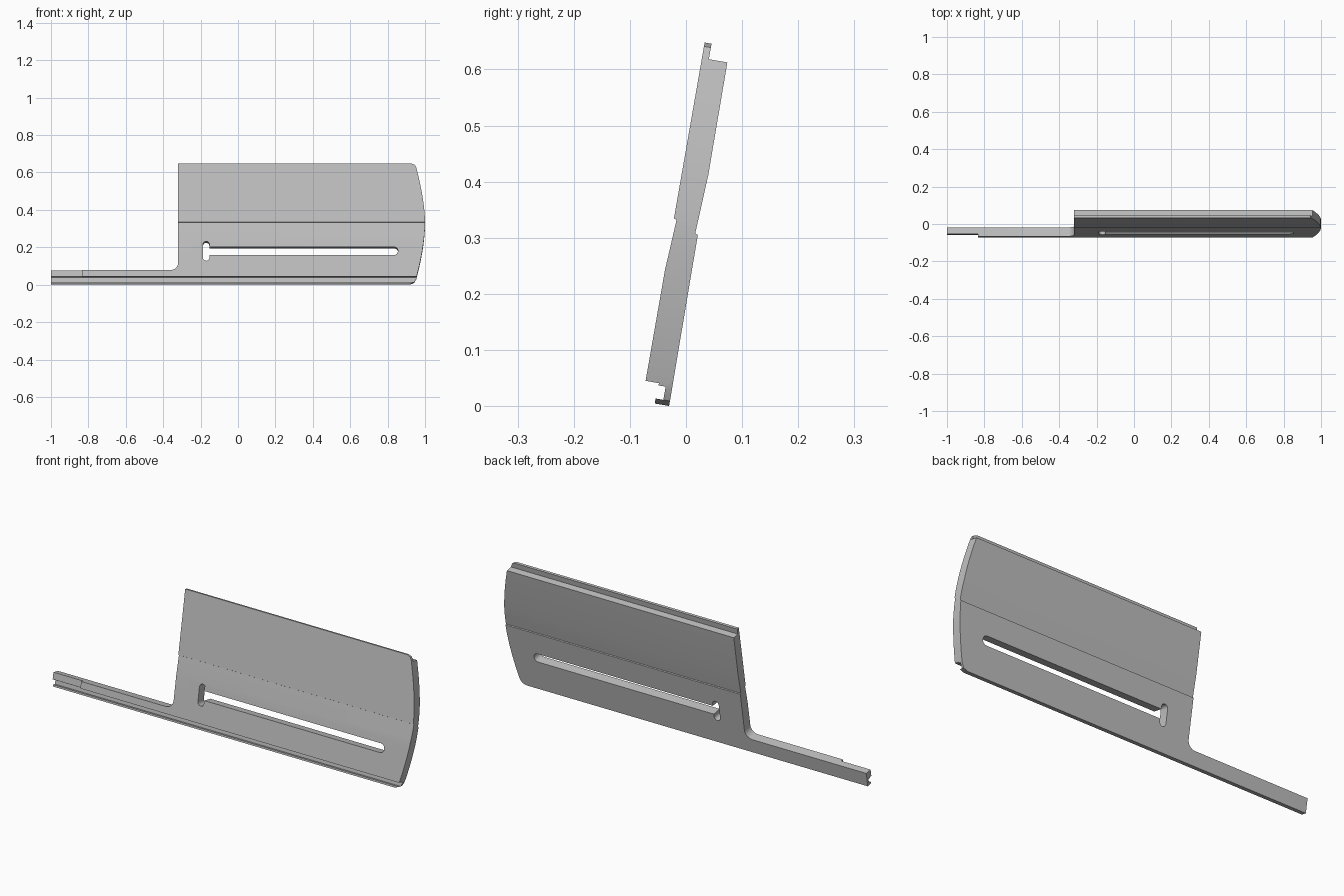
import bpy, bmesh
from math import sin, cos, pi, radians
from mathutils import Matrix, Vector

cube = bpy.data.objects.get("Cube")
if cube:
    bpy.data.objects.remove(cube)

TILT = Matrix.Translation((0, -0.072, 0.045)) @ Matrix.Rotation(radians(-9.9), 4, 'X')


def prism(name, points, offset):
    """Extrude a closed loop of 3D points along an offset."""
    bm = bmesh.new()
    face = bm.faces.new([bm.verts.new(p) for p in points])
    ext = bmesh.ops.extrude_face_region(bm, geom=[face])
    moved = [v for v in ext["geom"] if isinstance(v, bmesh.types.BMVert)]
    bmesh.ops.translate(bm, verts=moved, vec=Vector(offset))
    bmesh.ops.recalc_face_normals(bm, faces=bm.faces)
    mesh = bpy.data.meshes.new(name)
    bm.to_mesh(mesh)
    bm.free()
    ob = bpy.data.objects.new(name, mesh)
    bpy.context.collection.objects.link(ob)
    return ob


def cutter(name, outline):
    """Prism through the thickness from an (x, height) outline."""
    ob = prism(name, [(x, -0.1, u) for x, u in outline], (0, 0.3, 0))
    ob.hide_render = True
    return ob


def arc(cx, cu, r, start, end, steps=8):
    angles = [radians(start + (end - start) * i / steps) for i in range(steps + 1)]
    return [(cx + r * cos(a), cu + r * sin(a)) for a in angles]


def cut(ob, tool, operation):
    """Apply a boolean and remove its tool."""
    mod = ob.modifiers.new("cut", 'BOOLEAN')
    mod.operation, mod.solver, mod.object = operation, 'EXACT', tool
    bpy.context.view_layer.update()
    graph = bpy.context.evaluated_depsgraph_get()
    mesh = bpy.data.meshes.new_from_object(ob.evaluated_get(graph))
    ob.modifiers.clear()
    ob.data = mesh
    bpy.data.objects.remove(tool)


# Board section (depth, height): top tongue, lapped seams, hooked bottom edge
section = [
    (0, 0), (0, 0.2), (0.005, 0.292), (0, 0.294), (0, 0.612),
    (0.0125, 0.612), (0.0125, 0.584), (0.046, 0.584),
    (0.047, 0.38), (0.042, 0.274), (0.047, 0.272), (0.049, -0.037),
    (0.023, -0.037), (0.023, -0.028), (0.037, -0.028),
    (0.037, -0.004), (0.024, -0.004), (0.024, 0),
]
panel = prism("siding_panel", [(-1.1, w, u) for w, u in section], (2.2, 0, 0))

# Front outline: long arm, filleted inner corner, bowed right end
outline = [(-1, -0.1), (0.92, -0.1), (0.92, -0.037)]
outline += [(0.942, -0.028), (0.953, -0.008), (0.958, 0.01)]
outline += [(1 - 0.042 * abs(t) ** 1.7, 0.29 + 0.28 * t)
            for t in [i / 8 for i in range(-7, 9)]]
outline += [(0.953, 0.59), (0.945, 0.605), (0.928, 0.612), (0.928, 0.7), (-0.32, 0.7)]
outline += arc(-0.36, 0.074, 0.04, 0, -90)
outline += [(-1, 0.034)]
cut(panel, cutter("outline_tool", outline), 'INTERSECT')

# Long horizontal slot and the upright slot at its end
slot = arc(0.833, 0.1375, 0.0225, -90, 90) + [(-0.17, 0.16), (-0.17, 0.115)]
cut(panel, cutter("slot_tool", slot), 'DIFFERENCE')
keyhole = arc(-0.17, 0.173, 0.017, 0, 180) + arc(-0.17, 0.101, 0.017, 180, 360)
cut(panel, cutter("keyhole_tool", keyhole), 'DIFFERENCE')

# Thinned front at the tip of the arm
notch = prism("notch_tool", [(-1.2, -0.1, -0.003), (-0.835, -0.1, -0.003),
                             (-0.835, -0.1, 0.2), (-1.2, -0.1, 0.2)], (0, 0.1135, 0))
notch.hide_render = True
cut(panel, notch, 'DIFFERENCE')

panel.data.transform(TILT)

# Single matte grey
grey = bpy.data.materials.new("plain_grey")
grey.use_nodes = True
colour = (0.52, 0.52, 0.52, 1)
grey.diffuse_color = colour
grey.node_tree.nodes["Principled BSDF"].inputs["Base Color"].default_value = colour
panel.data.materials.clear()
panel.data.materials.append(grey)
for poly in panel.data.polygons:
    poly.material_index = 0

bpy.ops.object.select_all(action='DESELECT')
panel.select_set(True)
bpy.context.view_layer.objects.active = panel
bpy.ops.object.shade_smooth_by_angle(angle=radians(25))
